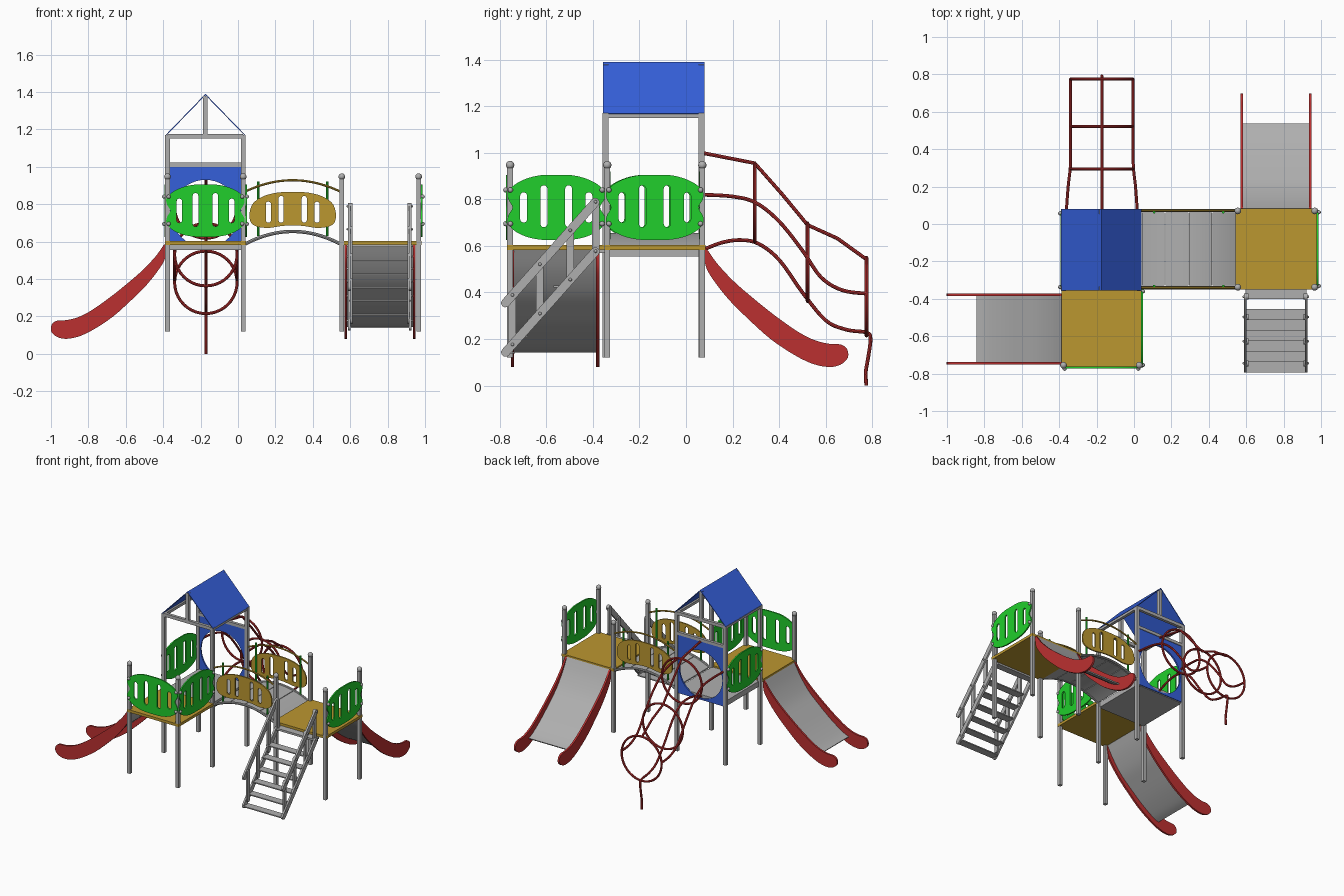
import bpy, bmesh, math
from mathutils import Vector, Matrix

if "Cube" in bpy.data.objects:
    bpy.data.objects.remove(bpy.data.objects["Cube"])

def material(name, rgb):
    m = bpy.data.materials.new(name)
    m.diffuse_color = (*rgb, 1)
    m.use_nodes = True
    m.node_tree.nodes["Principled BSDF"].inputs["Base Color"].default_value = m.diffuse_color
    return m

GRAY = material("gray metal", (0.43, 0.43, 0.43))
GREEN = material("green panel", (0.015, 0.62, 0.025))
BLUE = material("blue panel", (0.035, 0.115, 0.70))
RED = material("red slide", (0.50, 0.03, 0.03))
GOLD = material("gold deck", (0.50, 0.31, 0.03))
X, Y, Z = Vector((1, 0, 0)), Vector((0, 1, 0)), Vector((0, 0, 1))

def add(name, mesh, mat, matrix=None, smooth=True):
    mesh.materials.clear()
    mesh.materials.append(mat)
    if smooth:
        mesh.shade_smooth()
        mesh.set_sharp_from_angle(angle=math.radians(35))
    ob = bpy.data.objects.new(name, mesh)
    bpy.context.collection.objects.link(ob)
    if matrix:
        ob.matrix_world = matrix
    return ob

def box(name, lo, hi, mat):
    bm = bmesh.new()
    bmesh.ops.create_cube(bm, size=1)
    lo, hi = Vector(lo), Vector(hi)
    for v in bm.verts:
        v.co = Vector([(lo[i] + hi[i]) / 2 + v.co[i] * (hi[i] - lo[i]) for i in range(3)])
    me = bpy.data.meshes.new(name)
    bm.to_mesh(me)
    bm.free()
    return add(name, me, mat, smooth=False)

def ball(name, c, r, mat=GRAY):
    bm = bmesh.new()
    bmesh.ops.create_uvsphere(bm, u_segments=14, v_segments=8, radius=r)
    me = bpy.data.meshes.new(name)
    bm.to_mesh(me)
    bm.free()
    return add(name, me, mat, Matrix.Translation(c))

def spline(pts, n=5, closed=False):
    """Catmull-Rom curve through the points."""
    pts = [Vector(p) for p in pts]
    k, out = len(pts), []
    get = (lambda i: pts[i % k]) if closed else (lambda i: pts[max(0, min(k - 1, i))])
    for i in range(k if closed else k - 1):
        a, b, c, d = get(i - 1), get(i), get(i + 1), get(i + 2)
        for j in range(n):
            t = j / n
            out.append(0.5 * (2*b + (c - a)*t + (2*a - 5*b + 4*c - d)*t*t + (3*b - a - 3*c + d)*t**3))
    return out if closed else out + [pts[-1]]

def curve_mesh(name, loops, closed, **settings):
    cu = bpy.data.curves.new(name, 'CURVE')
    for key, val in settings.items():
        setattr(cu, key, val)
    for loop in loops:
        s = cu.splines.new('POLY')
        s.points.add(len(loop) - 1)
        for p, q in zip(s.points, loop):
            p.co = (q[0], q[1], q[2] if len(q) > 2 else 0, 1)
        s.use_cyclic_u = closed
    ob = bpy.data.objects.new(name, cu)
    bpy.context.collection.objects.link(ob)
    dg = bpy.context.evaluated_depsgraph_get()
    me = bpy.data.meshes.new_from_object(ob.evaluated_get(dg))
    bpy.data.objects.remove(ob)
    bm = bmesh.new()
    bm.from_mesh(me)
    bmesh.ops.remove_doubles(bm, verts=bm.verts, dist=1e-5)
    bmesh.ops.recalc_face_normals(bm, faces=bm.faces)
    bm.to_mesh(me)
    bm.free()
    return me

def plate(name, loops, origin, u, thick, mat):
    """Flat outline (u, z) with holes, given thickness about its origin."""
    me = curve_mesh(name, loops, True, dimensions='2D', fill_mode='BOTH', extrude=thick / 2)
    m = Matrix((u, Z, u.cross(Z))).transposed().to_4x4()
    m.translation = Vector(origin)
    return add(name, me, mat, m)

def tube(name, pts, r, mat, closed=False):
    me = curve_mesh(name, [pts], closed, dimensions='3D', bevel_depth=r, bevel_resolution=2, use_fill_caps=True)
    return add(name, me, mat)

def mirror(half):
    return half + [(-a, b) for a, b in half[-2:0:-1]]

def capsule(a, b, w, n=6):
    a, b = Vector(a), Vector(b)
    ang = math.atan2(b.y - a.y, b.x - a.x)
    out = []
    for c, start in ((b, ang - math.pi / 2), (a, ang + math.pi / 2)):
        out += [c + Vector((math.cos(start + math.pi*i/n), math.sin(start + math.pi*i/n))) * w/2 for i in range(n + 1)]
    return out

# Posts with ball caps
def post(name, x, y, top, cap=True):
    box(name, (x - .0125, y - .0125, .12), (x + .0125, y + .0125, top), GRAY)
    if cap:
        ball(name + "_cap", (x, y, top + .012), .018)

for x in (-.377, .028):
    post("front_tower_post", x, -.755, .935)
    for y in (-.345, .066):
        post("roof_tower_post", x, y, 1.17, False)
for x in (.555, .966):
    for y in (-.338, .07):
        post("right_tower_post", x, y, .935)

# Decks
box("roof_tower_deck", (-.372, -.345, .555), (.024, .066, .595), GRAY)
box("front_tower_deck", (-.388, -.768, .583), (.042, -.352, .603), GOLD)
box("right_tower_deck", (.543, -.35, .583), (.98, .083, .603), GOLD)

# Roof, its frame and king posts
plate("gable_roof", [[(-.215, 1.168), (0, 1.39), (.215, 1.168), (.21, 1.166), (0, 1.382), (-.21, 1.166)]],
      (-.174, -.138, 0), X, .435, BLUE)
for y in (-.345, .066):
    box("roof_cross_beam", (-.377, y - .011, 1.15), (.028, y + .011, 1.174), GRAY)
    box("king_post", (-.187, y - .0115, 1.174), (-.162, y + .0115, 1.378), GRAY)
for x in (-.377, .028):
    box("roof_side_beam", (x - .011, -.345, 1.15), (x + .011, .066, 1.17), GRAY)

# Blue back wall with round opening
ring = [(.18*math.cos(i*math.pi/20), .75 + .18*math.sin(i*math.pi/20)) for i in range(40)]
plate("round_hole_wall", [[(-.192, .56), (.192, .56), (.192, 1.0), (-.192, 1.0)], ring], (-.174, .066, 0), X, .012, BLUE)
box("back_wall_beam", (-.366, .055, 1.0), (.017, .077, 1.022), GRAY)

# Green guard panels with slots and bolts
guard = spline(mirror([(0, .905), (.07, .903), (.13, .888), (.18, .862), (.208, .83), (.206, .80), (.188, .765),
                       (.206, .73), (.208, .70), (.18, .665), (.13, .64), (.07, .627), (0, .625)]), 4, True)
slots = [capsule((s*a, b), (s*a, c), .03) for s in (-1, 1) for a, b, c in ((.053, .695, .845), (.14, .715, .815))]
for origin, u, n in (((-.174, -.768, 0), X, -Y), ((.042, -.557, 0), Y, X),
                     ((-.389, -.14, 0), Y, -X), ((.982, -.134, 0), Y, X)):
    plate("guard_panel", [guard] + slots, origin, u, .01, GREEN)
    for s in (-.197, .197):
        for z in (.695, .84):
            ball("panel_bolt", Vector(origin) + u*s + Z*z + n*.006, .011)

# Arched bridge
BX, HALF = .2925, .2525
def arch(t, base, rise):
    return base + rise * (1 - (t / HALF)**2)
for i in range(4):
    a, b = -HALF + i*HALF/2 + .002, -HALF + (i + 1)*HALF/2 - .002
    ts = [a + (b - a)*j/6 for j in range(7)]
    plate("bridge_plank", [[(t, arch(t, .592, .064)) for t in ts] + [(t, arch(t, .582, .064)) for t in ts[::-1]]],
          (BX, -.134, 0), X, .39, GRAY)
bridge_side = spline(mirror([(0, .866), (.08, .862), (.15, .845), (.205, .812), (.226, .775), (.231, .735),
                             (.222, .70), (.19, .68), (.13, .673), (.06, .683), (0, .687)]), 4, True)
bslots = [capsule((s*a, b), (s*a, c), .028) for s in (-1, 1) for a, b, c in ((.062, .715, .83), (.13, .715, .80))]
ts = [-HALF + 2*HALF*j/24 for j in range(25)]
for y in (-.341, .072):
    plate("bridge_side_panel", [bridge_side] + bslots, (BX, y, 0), X, .01, GOLD)
    tube("bridge_handrail", [(BX + t, y, arch(t, .868, .06)) for t in ts], .006, GOLD)
    tube("bridge_edge_tube", [(BX + t, y, arch(t, .588, .066)) for t in ts], .009, GRAY)
    inner = y + (.009 if y < 0 else -.009)
    for x in (BX - .185, BX + .185):
        tube("bridge_rail_support", [(x, inner, .63), (x, inner, .92)], .007, GREEN)

# Slides
cheek = spline([(0, .59), (.05, .525), (.12, .45), (.2, .38), (.3, .30), (.4, .23), (.47, .195), (.53, .18), (.58, .177),
                (.608, .158), (.612, .12), (.58, .09), (.53, .08), (.46, .094), (.38, .133), (.28, .20), (.18, .29),
                (.1, .37), (.03, .46), (0, .52)], 3, True)
bed = spline([(0, .59), (.05, .50), (.12, .405), (.2, .33), (.3, .245), (.4, .175), (.455, .15)], 4)
bed_loop = bed + [p - Vector((.004, .008)) for p in bed[::-1]]
for origin, u, side in (((-.387, -.562, 0), -X, Y), ((.76, .083, 0), Y, X)):
    o = Vector(origin)
    plate("slide_bed", [bed_loop], o, u, .36, GRAY)
    for s in (-.183, .183):
        plate("slide_cheek", [cheek], o + side*s, u, .014, RED)

# Stairs
for x in (.595, .921):
    plate("stair_stringer", [capsule((-.775, .143), (-.39, .575), .038)], (x, 0, 0), Y, .014, GRAY)
    plate("stair_handrail", [capsule((-.775, .355), (-.39, .787), .038)], (x, 0, 0), Y, .014, GRAY)
    for y in (-.745, -.627, -.497, -.388):
        z = .143 + (y + .775) * 1.122
        plate("stair_baluster", [capsule((y, z), (y, z + .212), .032)], (x + (.01 if x < .7 else -.01), 0, 0), Y, .012, GRAY)
        for h in (0, .212):
            ball("stair_bolt", (x + (-.008 if x < .7 else .008), y, z + h), .007)
for k in range(6):
    y, z = -.484 - .056*k, .50 - .071*k
    box("stair_tread", (.595, y - .029, z - .008), (.921, y + .029, z), GRAY)
box("stair_landing", (.595, -.402, .57), (.921, -.35, .585), GRAY)

# Red hoop climber
CX, R = -.172, .008
for y, z in ((.295, .785), (.522, .53), (.775, .382)):
    tube("climber_hoop", [(CX + .167*math.cos(i*math.pi/20), y, z + .167*math.sin(i*math.pi/20)) for i in range(40)],
         R, RED, True)
tube("climber_top_rail", [(CX, .066, 1.0), (CX, .295, .955), (CX, .41, .825), (CX, .522, .69), (CX, .65, .632),
                          (CX, .775, .542)], R, RED)
for s in (-1, 1):
    tube("climber_side_rail", spline([(CX + s*w, y, z) for w, y, z in (
        (.19, .066, .82), (.18, .2, .812), (.169, .3, .785), (.167, .4, .705), (.167, .5, .58), (.167, .58, .465),
        (.167, .67, .41), (.167, .775, .395))]), R, RED)
tube("climber_spine", spline([(CX, y, z) for y, z in (
    (.066, .58), (.15, .613), (.23, .625), (.31, .61), (.4, .54), (.5, .40), (.6, .28), (.69, .24), (.775, .228),
    (.792, .20), (.782, .12), (.772, .06), (.774, 0))]), R, RED)
